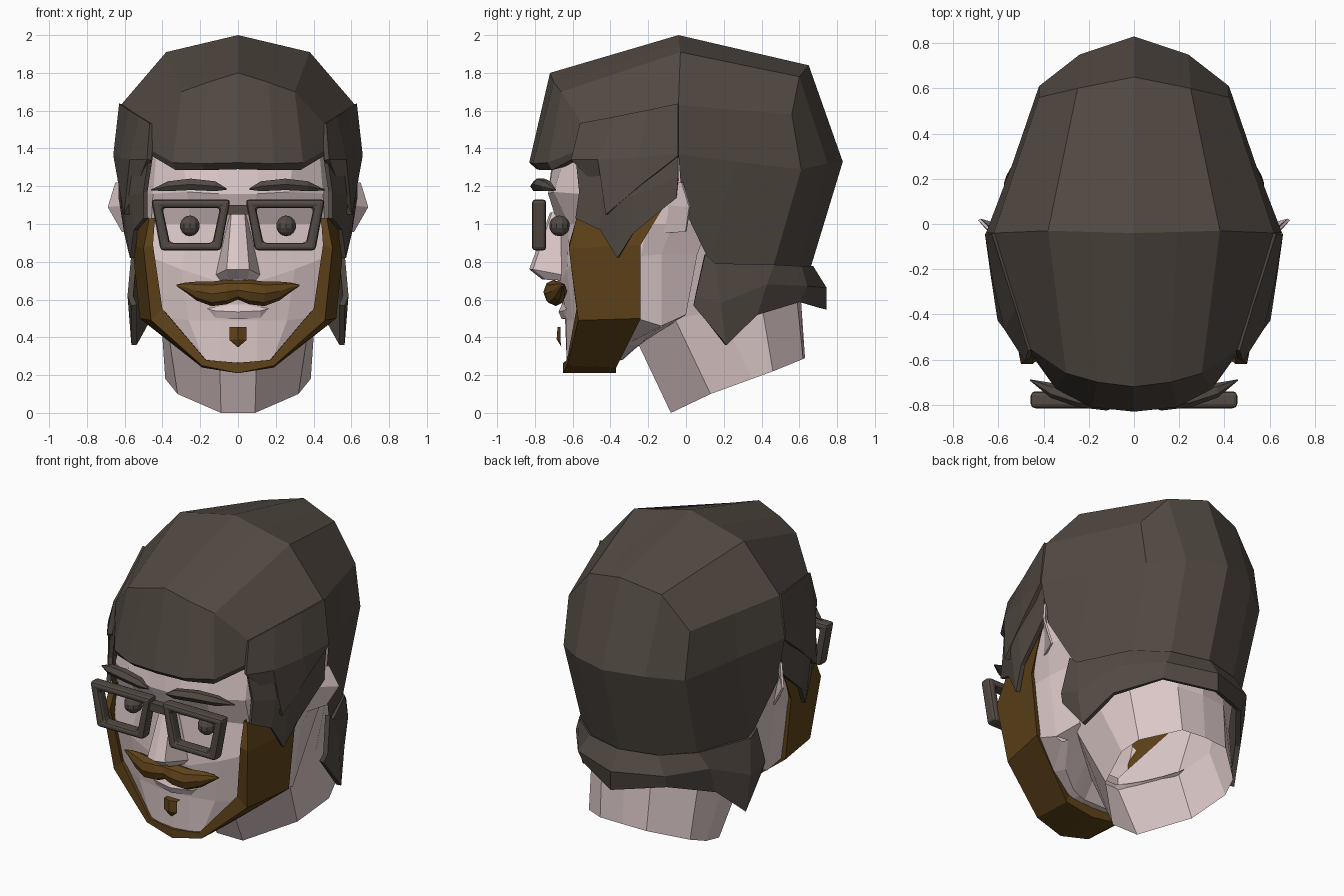
import bpy, bmesh, math


def material(name, rgb):
    m = bpy.data.materials.new(name)
    m.diffuse_color = (*rgb, 1)
    return m


SKIN = material("skin", (0.72, 0.58, 0.58))
DARK = material("dark_hair", (0.085, 0.068, 0.056))
BEARD = material("beard_brown", (0.115, 0.056, 0.010))


def loft(name, rows, mat, ring=False, loop=False, thick=0, bevel=0):
    """Skin a grid of right-hand points, then mirror and weld it across x = 0."""
    bm = bmesh.new()
    for s in (1, -1):
        g = [[bm.verts.new((s * x, y, z)) for x, y, z in r] for r in rows]
        n = len(g[0])
        for i in range(len(g) if loop else len(g) - 1):
            a, b = g[i], g[(i + 1) % len(g)]
            for j in range(n if ring else n - 1):
                k = (j + 1) % n
                bm.faces.new((a[j], a[k], b[k], b[j]))
    bmesh.ops.remove_doubles(bm, verts=bm.verts, dist=0.0008)
    bmesh.ops.recalc_face_normals(bm, faces=bm.faces)
    me = bpy.data.meshes.new(name)
    bm.to_mesh(me)
    bm.free()
    ob = bpy.data.objects.new(name, me)
    bpy.context.collection.objects.link(ob)
    me.materials.append(mat)
    if thick:
        m = ob.modifiers.new("thickness", "SOLIDIFY")
        m.thickness, m.offset = thick, 0
    if bevel:
        m = ob.modifiers.new("rounding", "BEVEL")
        m.width, m.segments = bevel, 2
    return ob


def tube(name, stations, mat, sides=8):
    """Stations are x, y, z, radius in y, radius in z."""
    rows = [[(x, y + ry * math.cos(t), z + rz * math.sin(t))
             for t in [2 * math.pi * k / sides for k in range(sides)]]
            for x, y, z, ry, rz in stations]
    return loft(name, rows, mat, ring=True)


# Face mask, chin to forehead, centre line round to the ear
loft("face", [
    [(0, -.34, .28), (.08, -.34, .28), (.13, -.33, .285), (.18, -.32, .3), (.3, -.25, .36), (.39, -.12, .46)],
    [(0, -.63, .23), (.1, -.63, .23), (.17, -.61, .25), (.2, -.58, .27), (.33, -.32, .36), (.42, -.14, .45)],
    [(0, -.64, .49), (.1, -.635, .49), (.26, -.60, .49), (.42, -.54, .51), (.49, -.26, .5), (.47, -.13, .46)],
    [(0, -.68, .7), (.12, -.66, .7), (.3, -.63, .76), (.45, -.58, .82), (.53, -.24, .83), (.52, -.13, .84)],
    [(0, -.68, 1), (.07, -.66, 1), (.25, -.62, 1), (.46, -.54, 1), (.57, -.2, 1), (.58, -.07, 1)],
    [(0, -.73, 1.16), (.1, -.73, 1.16), (.27, -.70, 1.17), (.45, -.57, 1.16), (.57, -.22, 1.16), (.6, -.05, 1.16)],
    [(0, -.7, 1.4), (.12, -.69, 1.4), (.3, -.63, 1.4), (.43, -.5, 1.4), (.56, -.2, 1.4), (.58, -.05, 1.4)],
], SKIN)
# Underside of the jaw, closing the chin against the neck
loft("jaw_underside", [
    [(0, -.34, .28), (.08, -.34, .28), (.13, -.33, .285), (.18, -.32, .3), (.3, -.25, .36), (.39, -.12, .46)],
    [(0, -.25, .4), (.08, -.25, .4), (.13, -.22, .41), (.2, -.17, .43), (.3, -.1, .47), (.37, -.03, .5)],
], SKIN)
# Skin behind the jaw, joining the face to the neck
loft("jaw_back", [
    [(.39, -.12, .46), (.37, -.03, .5)],
    [(.47, -.13, .46), (.4, 0, .52)],
    [(.52, -.13, .84), (.5, .06, .84)],
    [(.58, -.07, 1), (.53, .12, 1)],
    [(.6, -.05, 1.16), (.56, .1, 1.16)],
    [(.58, -.05, 1.4), (.55, .1, 1.4)],
], SKIN)

# Open neck with a slanted base
loft("neck", [
    [(0, -.08, 0), (.09, -.08, 0), (.32, .13, .1), (.385, .35, .18), (.35, .46, .22), (.16, .62, .285), (0, .63, .29)],
    [(0, -.26, .38), (.1, -.26, .38), (.38, -.06, .5), (.41, .18, .54), (.37, .4, .58), (.17, .59, .58), (0, .61, .58)],
    [(0, -.32, .5), (.15, -.32, .5), (.53, -.06, 1.0), (.52, .14, .95), (.4, .42, .88), (.2, .58, .85), (0, .63, .85)],
], SKIN)

# Nose, lips and ears
loft("nose", [
    [(0, -.72, 1.06), (.035, -.71, 1.06), (.05, -.62, 1.06)],
    [(0, -.83, .76), (.06, -.81, .76), (.12, -.65, .73)],
    [(0, -.76, .705), (.05, -.74, .705), (.11, -.63, .70)],
], SKIN)
tube("lips", [(0, -.64, .535, .035, .045), (.12, -.615, .54, .035, .042), (.23, -.59, .57, .01, .005)], SKIN, 6)
loft("ears", [
    [(.58, -.06, 1.22), (.645, -.02, 1.22)],
    [(.58, -.1, 1.1), (.685, .02, 1.09)],
    [(.55, -.15, .95), (.61, 0, .96)],
], SKIN, thick=.012)

# Crown: fringe lip, fringe, front ridge, middle ridge, back ridge
loft("hair_crown", [
    [(0, -.68, 1.31), (.16, -.67, 1.31), (.3, -.62, 1.31), (.43, -.5, 1.37)],
    [(0, -.79, 1.29), (.18, -.77, 1.285), (.33, -.71, 1.285), (.455, -.57, 1.36)],
    [(0, -.83, 1.325), (.19, -.81, 1.32), (.345, -.73, 1.325), (.46, -.57, 1.39)],
    [(0, -.72, 1.8), (.16, -.7, 1.75), (.3, -.66, 1.7), (.46, -.55, 1.53)],
    [(0, -.04, 2), (.19, -.035, 1.955), (.38, -.03, 1.91), (.62, -.04, 1.63)],
    [(0, .65, 1.84), (.125, .625, 1.81), (.25, .6, 1.78), (.42, .56, 1.58)],
], DARK)

# Sides and back of the hair
loft("hair_back", [
    [(.62, -.04, 1.63), (.52, .26, 1.605), (.42, .56, 1.58), (.25, .6, 1.78), (0, .65, 1.84)],
    [(.655, -.04, 1.37), (.54, .26, 1.33), (.42, .61, 1.29), (.24, .75, 1.32), (0, .83, 1.33)],
    [(.62, -.02, 1.1), (.54, .13, .79), (.40, .46, .77), (.23, .6, .77), (0, .66, .77)],
], DARK)

# Flicked-out ends at the nape
loft("hair_flick", [
    [(.55, .1, .84), (.54, .15, .79), (.40, .46, .78), (.23, .6, .77), (0, .66, .77)],
    [(.57, .05, .62), (.56, .18, .58), (.45, .42, .68), (.29, .63, .67), (0, .73, .66)],
    [(.55, .04, .57), (.55, .21, .36), (.46, .37, .52), (.28, .59, .59), (0, .73, .55)],
], DARK, thick=.03)

# Temple locks, two overlapping layers per side
loft("upper_lock", [
    [(.455, -.555, 1.53), (.51, -.37, 1.565), (.565, -.2, 1.6), (.615, -.04, 1.635)],
    [(.47, -.6, 1.34), (.56, -.46, 1.34), (.61, -.25, 1.35), (.645, -.04, 1.37)],
    [(.55, -.41, 1.15), (.59, -.42, 1.05), (.62, -.22, 1.22), (.645, -.04, 1.36)],
], DARK, thick=.03)
loft("lower_lock", [
    [(.46, -.58, 1.37), (.54, -.46, 1.36), (.57, -.36, 1.36), (.59, -.28, 1.36), (.63, -.04, 1.36)],
    [(.49, -.56, 1.17), (.56, -.44, 1.15), (.6, -.36, 1.13), (.61, -.28, 1.15), (.62, -.04, 1.25)],
    [(.49, -.58, 1.03), (.54, -.45, .97), (.56, -.36, .82), (.59, -.28, .95), (.62, -.05, 1.14)],
], DARK, thick=.025)

# Jaw beard: outer front, outer rear, inner rear, inner front
loft("beard", [
    [(0, -.65, .21), (0, -.37, .21), (0, -.37, .27), (0, -.65, .265)],
    [(.19, -.63, .25), (.19, -.37, .24), (.17, -.37, .3), (.17, -.63, .28)],
    [(.46, -.57, .49), (.52, -.24, .5), (.46, -.25, .54), (.4, -.58, .55)],
    [(.50, -.62, .87), (.56, -.24, .89), (.51, -.25, .9), (.45, -.62, .89)],
    [(.47, -.58, 1.03), (.6, -.1, 1.12), (.55, -.12, 1.12), (.44, -.57, 1.03)],
], BEARD, ring=True)

# Moustache and chin tuft
tube("moustache", [(0, -.7, .65, .045, .05), (.06, -.7, .64, .055, .065), (.14, -.69, .63, .055, .065),
                   (.22, -.67, .645, .04, .05), (.28, -.66, .665, .02, .025), (.325, -.655, .675, .003, .004)], BEARD)
loft("chin_tuft", [
    [(0, -.6, .455), (.045, -.6, .455)],
    [(0, -.68, .455), (.045, -.665, .455)],
    [(0, -.685, .39), (.045, -.665, .385)],
    [(0, -.66, .35), (.004, -.66, .35)],
    [(0, -.6, .36), (.004, -.6, .36)],
], BEARD)

# Eyebrows
tube("eyebrows", [(.06, -.8, 1.185, .004, .004), (.12, -.79, 1.2, .035, .03), (.25, -.77, 1.21, .04, .035),
                  (.37, -.735, 1.2, .033, .03), (.46, -.69, 1.18, .003, .003)], DARK, 6)

# Eyes
for name, x in (("eye_right", .255), ("eye_left", -.255)):
    bpy.ops.mesh.primitive_uv_sphere_add(segments=10, ring_count=7, radius=.055, location=(x, -.67, .99))
    bpy.context.object.name = name
    bpy.context.object.data.materials.append(DARK)

# Spectacles: tapered frames joined by a bridge
outer = [(.04, 1.13), (.46, 1.13), (.41, .86), (.09, .86)]
inner = [(.095, 1.085), (.4, 1.085), (.36, .9), (.135, .9)]
loft("spectacle_frames", [[(x, y, z) for x, z in ring] for ring, y in
                          ((outer, -.815), (inner, -.815), (inner, -.74), (outer, -.74))],
     DARK, ring=True, loop=True, bevel=.018)
loft("spectacle_bridge", [[(x, y, z) for y, z in ((-.8, 1.05), (-.8, 1.1), (-.75, 1.1), (-.75, 1.05))]
                          for x in (0, .07)], DARK, ring=True)
